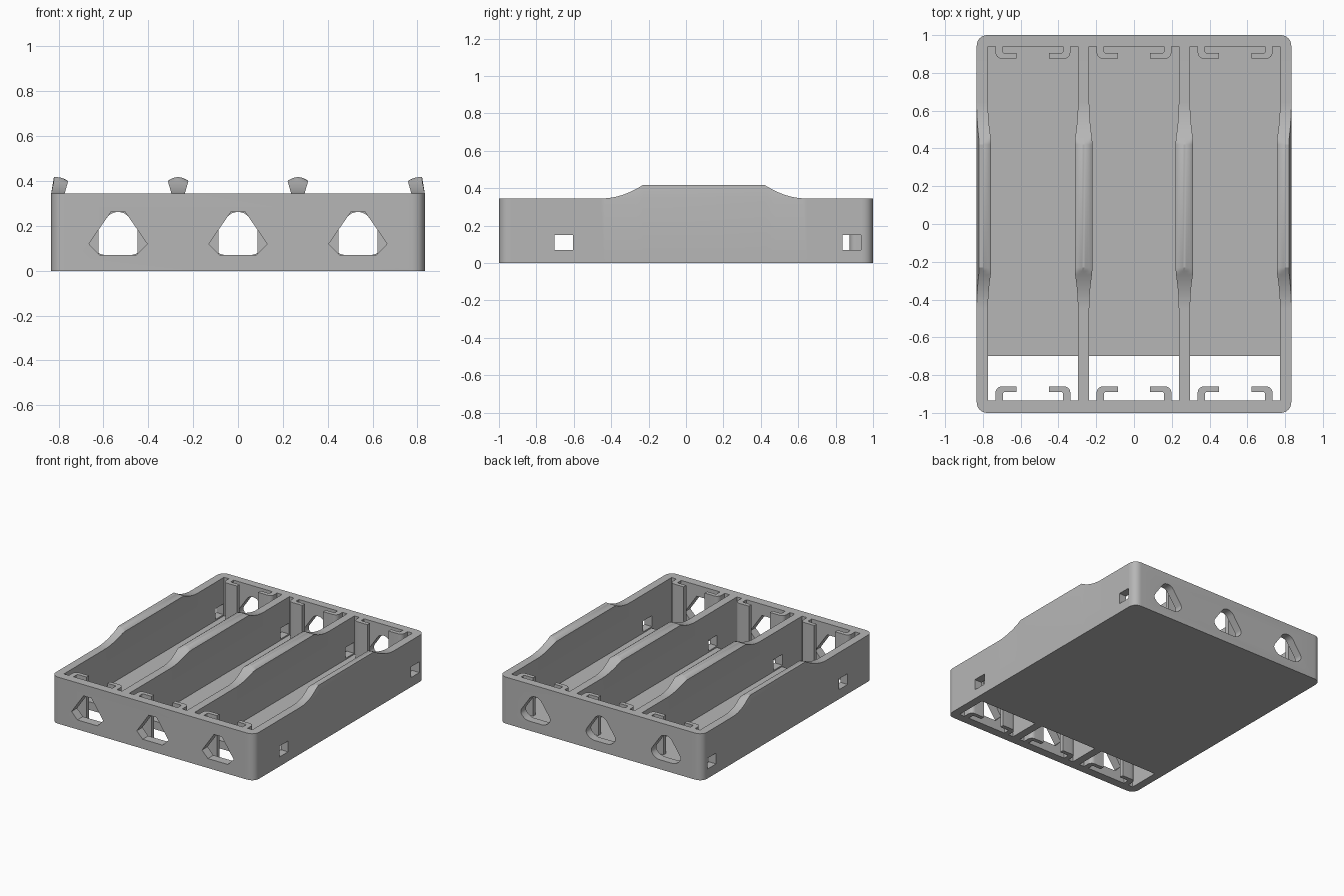
import bpy, bmesh
from mathutils import Vector

cube = bpy.data.objects.get("Cube")
if cube:
    bpy.data.objects.remove(cube, do_unlink=True)

GREY = (0.47, 0.47, 0.47, 1)
mat = bpy.data.materials.new("grey plastic")
mat.use_nodes = True
mat.diffuse_color = GREY
mat.node_tree.nodes["Principled BSDF"].inputs["Base Color"].default_value = GREY

OUT, IN = 0.833, 0.773          # side wall faces
FRONT, BACK = -0.935, 0.94      # inner faces of the end walls
TOP, FLOOR = 0.345, 0.06
DIV, HALF = 0.267, 0.03         # divider centre and half width
BAYS = (-0.535, 0, 0.535)


def finish(name, bm):
    bmesh.ops.remove_doubles(bm, verts=bm.verts, dist=1e-5)
    bmesh.ops.recalc_face_normals(bm, faces=bm.faces)
    mesh = bpy.data.meshes.new(name)
    bm.to_mesh(mesh)
    bm.free()
    mesh.materials.append(mat)
    ob = bpy.data.objects.new(name, mesh)
    bpy.context.collection.objects.link(ob)
    return ob


def activate(ob):
    bpy.ops.object.select_all(action='DESELECT')
    ob.select_set(True)
    bpy.context.view_layer.objects.active = ob


def smooth(ob):
    activate(ob)
    bpy.ops.object.shade_smooth_by_angle(angle=0.5)


def add_prism(bm, points, depth):
    face = bm.faces.new([bm.verts.new(p) for p in points])
    moved = bmesh.ops.extrude_face_region(bm, geom=[face])["geom"]
    verts = [v for v in moved if isinstance(v, bmesh.types.BMVert)]
    bmesh.ops.translate(bm, verts=verts, vec=depth)


def rounded(points, radii, steps=6):
    """Round the corners listed in radii (index: radius)."""
    result = []
    for i, p in enumerate(points):
        p = Vector(p)
        r = radii.get(i, 0)
        if not r:
            result.append(p)
            continue
        a = p + (Vector(points[i - 1]) - p).normalized() * r
        b = p + (Vector(points[(i + 1) % len(points)]) - p).normalized() * r
        for k in range(steps + 1):
            t = k / steps
            w = 0.83 * 2 * t * (1 - t)
            total = (1 - t) ** 2 + w + t * t
            result.append((a * (1 - t) ** 2 + p * w + b * t * t) / total)
    return result


def cut(ob, cutter):
    mod = ob.modifiers.new("cut", 'BOOLEAN')
    mod.operation = 'DIFFERENCE'
    mod.solver = 'EXACT'
    mod.object = cutter
    activate(ob)
    bpy.ops.object.modifier_apply(modifier=mod.name)


def box(bm, x0, x1, y0, y1, z0, z1):
    add_prism(bm, [(x0, y0, z0), (x1, y0, z0), (x1, y1, z0), (x0, y1, z0)], (0, 0, z1 - z0))


# Long walls: raised, flared lips in the middle, with concave ramps at each end
def stations():
    ramp = [(0.55 - 0.225 * k / 12, TOP + 0.0725 * (k / 12) ** 2) for k in range(13)]
    left = [(0.095 - d, h) for d, h in ramp]
    right = [(0.095 + d, h) for d, h in reversed(ramp)]
    return [(FRONT, TOP)] + left + right + [(BACK, TOP)]


def long_wall(name, x0, x1, flare0, flare1, crown):
    bm = bmesh.new()
    rings = []
    for y, h in stations():
        k = min(1, (h - TOP) / 0.055)
        a, b = x0 + flare0 * k, x1 + flare1 * k
        section = [(x0, 0), (x0, TOP)]
        for i in range(11):
            u = i / 5 - 1
            dome = 0.4 + 0.0175 * (1 - ((u - crown) / (1 + abs(crown))) ** 2)
            section.append((a + (b - a) * i / 10, min(h, dome)))
        section += [(x1, TOP), (x1, 0)]
        rings.append([bm.verts.new((x, y, z)) for x, z in section])
    n = len(rings[0])
    for r, s in zip(rings, rings[1:]):
        for i in range(n):
            j = (i + 1) % n
            bm.faces.new((r[i], r[j], s[j], s[i]))
    bm.faces.new(rings[0])
    bm.faces.new(rings[-1])
    return finish(name, bm)


walls = [
    long_wall("right_side_wall", -OUT, -IN, 0.012, 0.016, -0.7),
    long_wall("left_side_wall", IN, OUT, -0.016, -0.012, 0.7),
    long_wall("right_divider", -DIV - HALF, -DIV + HALF, -0.016, 0.016, 0),
    long_wall("left_divider", DIV - HALF, DIV + HALF, -0.016, 0.016, 0),
]

# Square wire holes through every long wall
bm = bmesh.new()
for y0, y1 in ((-0.704, -0.603), (0.838, 0.935)):
    box(bm, -1, 1, y0, y1, 0.07, 0.15)
holes = finish("wire_hole_cutter", bm)
for wall in walls:
    cut(wall, holes)
    smooth(wall)
bpy.data.objects.remove(holes, do_unlink=True)

# End walls with rounded outer corners and three windows each
WINDOW = [(-0.082, 0.07), (0.082, 0.07), (0.13, 0.12), (0.032, 0.262), (-0.032, 0.262), (-0.13, 0.12)]


def end_wall(name, inner, outer, corner_radius):
    r = 0.06
    plan = rounded([(-OUT, inner), (-OUT, outer), (OUT, outer), (OUT, inner)], {1: r, 2: r}, 8)
    bm = bmesh.new()
    add_prism(bm, [(p.x, p.y, 0) for p in plan], (0, 0, TOP))
    wall = finish(name, bm)
    shape = rounded(WINDOW, {i: corner_radius for i in range(6)})
    bm = bmesh.new()
    for x in BAYS:
        add_prism(bm, [(x + p[0], inner - 0.2, p[1]) for p in shape], (0, 0.4, 0))
    cutter = finish("window_cutter", bm)
    cut(wall, cutter)
    bpy.data.objects.remove(cutter, do_unlink=True)
    smooth(wall)


end_wall("front_wall", FRONT, -1, 0)
end_wall("back_wall", BACK, 1, 0.03)

# Floor of each bay, open towards the front
bm = bmesh.new()
edges = (-IN, -DIV - HALF, -DIV + HALF, DIV - HALF, DIV + HALF, IN)
for x0, x1 in zip(edges[::2], edges[1::2]):
    box(bm, x0, x1, -0.7, BACK, 0, FLOOR)
finish("floor", bm)


# Hooked contact clips, a mirrored pair at each end of every bay
def clips(name, wall_y, direction, depth, z0):
    hook = rounded([(0.198, 0), (0.198, depth), (0.086, depth), (0.086, depth - 0.03),
                    (0.159, depth - 0.03), (0.159, 0)], {1: 0.035, 4: 0.01})
    bm = bmesh.new()
    for x in BAYS:
        for side in (-1, 1):
            add_prism(bm, [(x + side * p.x, wall_y + direction * p.y, z0) for p in hook],
                      (0, 0, TOP - z0))
    smooth(finish(name, bm))


clips("front_clips", FRONT, 1, 0.075, 0)
clips("back_clips", BACK, -1, 0.065, FLOOR)
